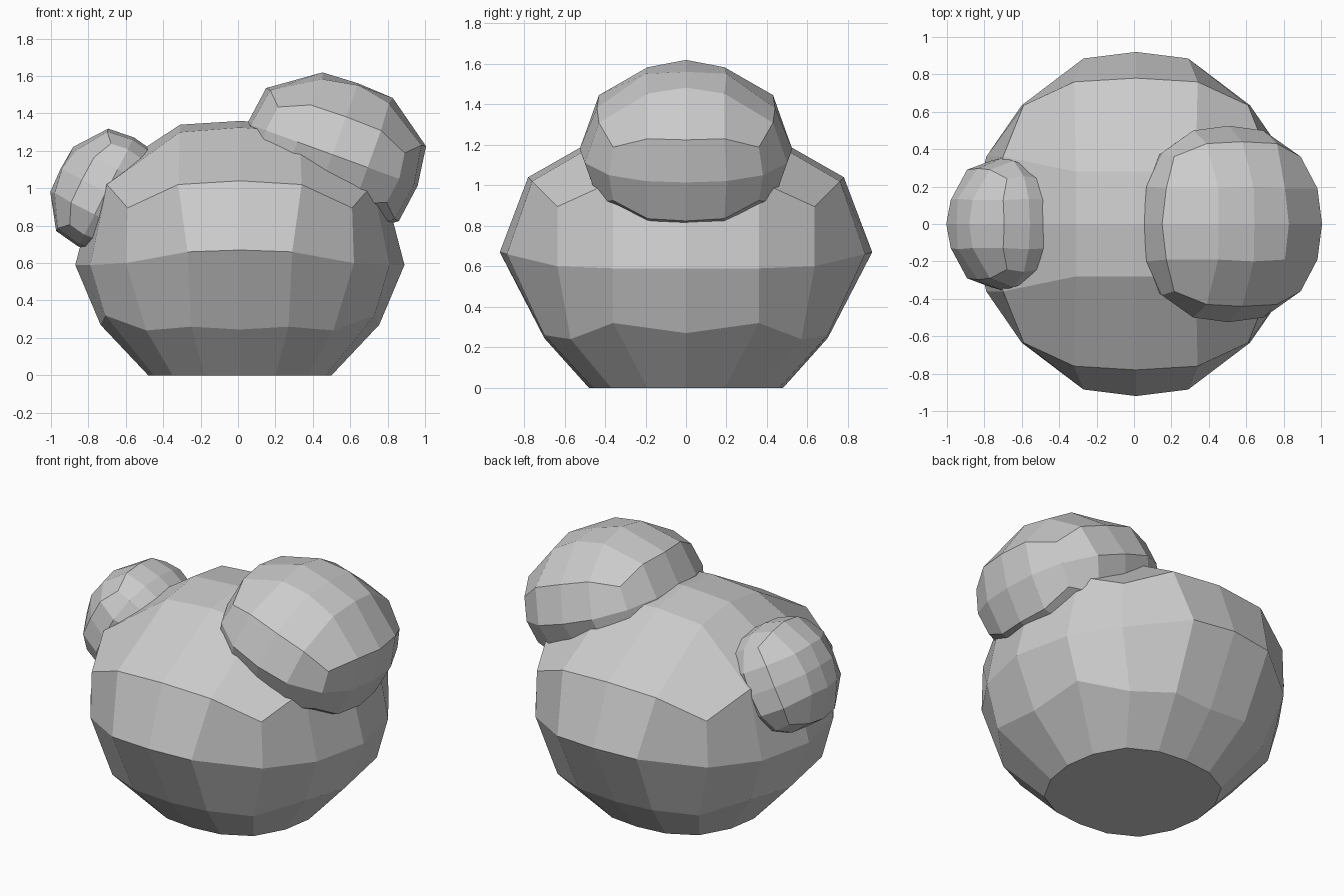
import bpy
from math import radians

if "Cube" in bpy.data.objects:
    bpy.data.objects.remove(bpy.data.objects["Cube"])

# Order of the 16 ring points around a 4 x 4 cap grid
CAP_RIM = [(0, -2), (1, -2), (2, -2), (2, -1), (2, 0), (2, 1), (2, 2), (1, 2),
           (0, 2), (-1, 2), (-2, 2), (-2, 1), (-2, 0), (-2, -1), (-2, -2), (-1, -2)]


def full_ring(q):
    """Mirror a quarter (front middle to side middle) into 16 points."""
    half = [(x, -y, z) for x, y, z in q] + [(x, y, z) for x, y, z in q[-2::-1]]
    return half + [(-x, y, z) for x, y, z in half[-2:0:-1]]


def rounded_block(name, rings, cap_top, cap_bottom=None, location=(0, 0, 0), tilt=0, scale=1):
    verts, faces = [], []
    for q in rings:
        verts += full_ring(q)
    for r in range(len(rings) - 1):
        for k in range(16):
            a, b = r * 16 + k, r * 16 + (k + 1) % 16
            faces.append((a, a + 16, b + 16, b))

    def cap(start, table, flip):
        grid = {c: start + k for k, c in enumerate(CAP_RIM)}
        for i in (-1, 0, 1):
            for j in (-1, 0, 1):
                x, y, z = table[abs(i), abs(j)]
                grid[i, j] = len(verts)
                verts.append((x * i, y * j, z))
        for i in range(-2, 2):
            for j in range(-2, 2):
                f = (grid[i, j], grid[i + 1, j], grid[i + 1, j + 1], grid[i, j + 1])
                faces.append(f[::-1] if flip else f)

    cap(0, cap_top, False)
    last = (len(rings) - 1) * 16
    if cap_bottom:
        cap(last, cap_bottom, True)
    else:
        faces.append(tuple(range(last + 15, last - 1, -1)))
    mesh = bpy.data.meshes.new(name)
    mesh.from_pydata(verts, [], faces)
    mesh.update()
    ob = bpy.data.objects.new(name, mesh)
    bpy.context.collection.objects.link(ob)
    ob.location = location
    ob.rotation_euler = (0, radians(tilt), 0)
    ob.scale = (scale,) * 3
    return ob


# Main body with a flat base
rounded_block("body", [
    [(0, .78, 1.04), (.33, .76, 1.02), (.60, .635, .895), (.71, .36, 1.02), (.76, 0, 1.05)],
    [(0, .92, .67), (.28, .885, .66), (.61, .635, .60), (.80, .36, .59), (.88, 0, .59)],
    [(0, .70, .245), (.26, .70, .26), (.50, .57, .24), (.72, .36, .32), (.745, 0, .27)],
    [(0, .48, 0), (.19, .46, 0), (.36, .37, 0), (.46, .19, 0), (.49, 0, 0)],
], {(0, 0): (0, 0, 1.36), (1, 0): (.32, 0, 1.34), (0, 1): (0, .28, 1.325), (1, 1): (.32, .28, 1.30)},
    location=(.01, 0, 0))

# Two matching flattened lobes, one large and one small
upper = [(0, .44, .215), (.20, .43, .21), (.36, .36, .14), (.43, .19, .21), (.455, 0, .213)]
middle = [(0, .525, 0), (.20, .50, 0), (.38, .38, 0), (.465, .2, 0), (.485, 0, 0)]
lower = [(x, y, -z) for x, y, z in upper]
top = {(0, 0): (0, 0, .405), (1, 0): (.2, 0, .395), (0, 1): (0, .2, .395), (1, 1): (.19, .19, .36)}
bottom = {k: (x, y, -z) for k, (x, y, z) in top.items()}
for name, loc, tilt, scale in (("large_lobe", (.505, 0, 1.18), 20, 1),
                               ("small_lobe", (-.705, 0, .98), -63, .675)):
    rounded_block(name, [upper, middle, lower], top, bottom, loc, tilt, scale)
